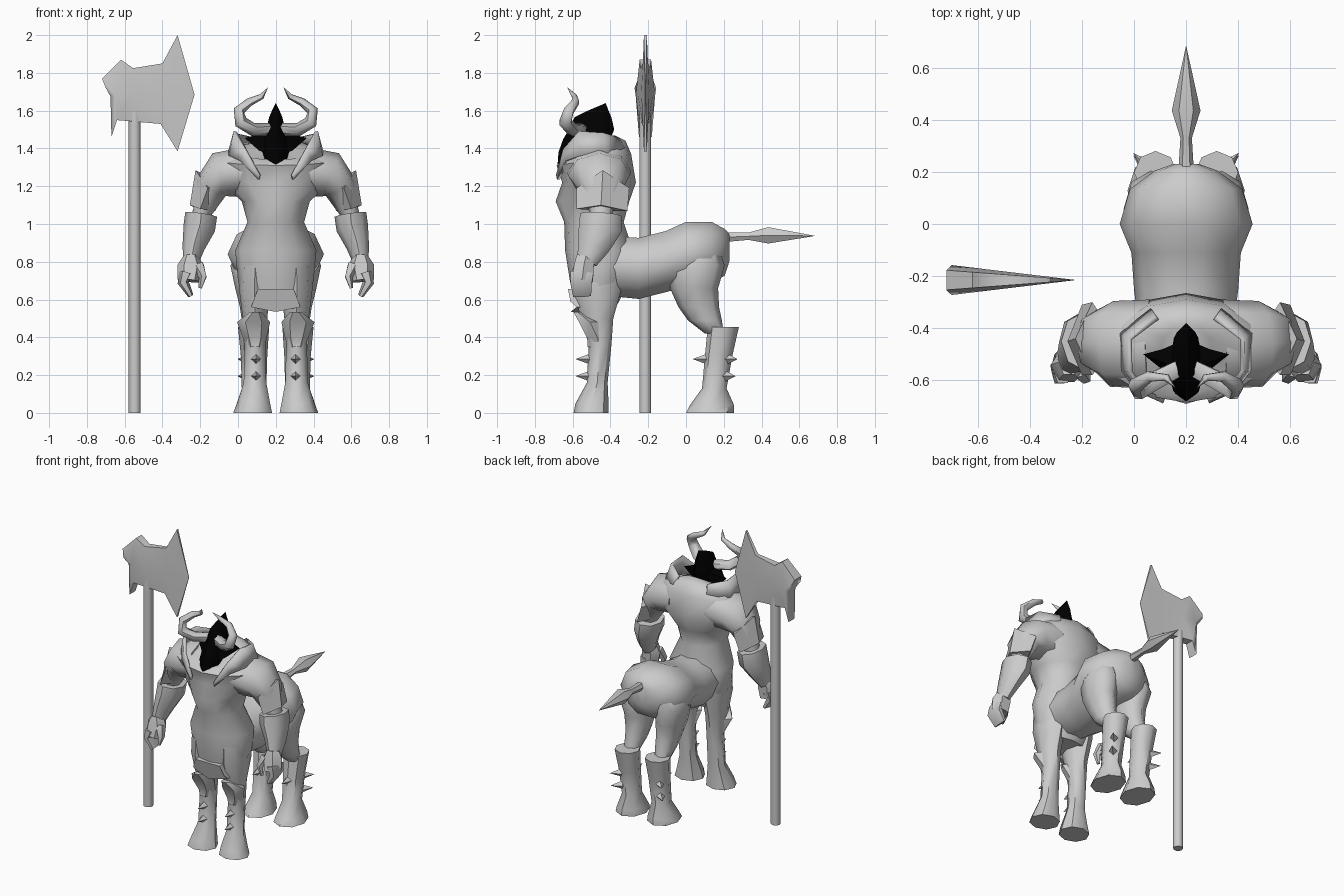
import bpy, bmesh, math
from mathutils import Vector

CX = 0.2  # body centre line


def material(name, rgb):
    m = bpy.data.materials.new(name)
    m.diffuse_color = (*rgb, 1)
    return m


GREY = material("steel grey", (0.6, 0.6, 0.6))
BLACK = material("helmet black", (0.0, 0.0, 0.0))


def finish(name, bm, mat=GREY, angle=45):
    bmesh.ops.recalc_face_normals(bm, faces=bm.faces)
    me = bpy.data.meshes.new(name)
    bm.to_mesh(me)
    bm.free()
    me.materials.append(mat)
    ob = bpy.data.objects.new(name, me)
    bpy.context.collection.objects.link(ob)
    bpy.ops.object.select_all(action='DESELECT')
    ob.select_set(True)
    bpy.context.view_layer.objects.active = ob
    bpy.ops.object.shade_smooth_by_angle(angle=math.radians(angle))
    return ob


def skin(name, loops, mat=GREY, angle=45):
    """Bridge equal point loops and cap both ends."""
    bm = bmesh.new()
    rows = [[bm.verts.new(p) for p in lp] for lp in loops]
    n = len(rows[0])
    for a, b in zip(rows, rows[1:]):
        for i in range(n):
            bm.faces.new((a[i], a[(i + 1) % n], b[(i + 1) % n], b[i]))
    bm.faces.new(rows[0])
    bm.faces.new(rows[-1])
    bmesh.ops.remove_doubles(bm, verts=bm.verts, dist=0.0005)
    return finish(name, bm, mat, angle)


def boxed(name, axis, rings, n=8, s=1, mat=GREY, angle=45):
    """Loft along z or y; ring = (level, x0, x1, low, high[, tilt])."""
    loops = []
    for lv, x0, x1, p0, p1, *tilt in rings:
        lp = []
        for i in range(n):
            t = 2 * math.pi * i / n
            x = CX + s * ((x0 + x1) / 2 + math.cos(t) * (x1 - x0) / 2)
            q = (p0 + p1) / 2 + math.sin(t) * (p1 - p0) / 2
            h = lv + math.sin(t) * (tilt[0] if tilt else 0)
            lp.append((x, q, h) if axis == 'z' else (x, h, q))
        loops.append(lp)
    return skin(name, loops, mat, angle)


def tube(name, path, n=6, s=1, mat=GREY, angle=45):
    """Loft along a path; point = (x, y, z, radius across, radius in y)."""
    pts = [Vector(p[:3]) for p in path]
    loops = []
    for i, p in enumerate(path):
        d = (pts[min(i + 1, len(pts) - 1)] - pts[max(i - 1, 0)]).normalized()
        u = d.cross(Vector((0, 1, 0)))
        u = u.normalized() if u.length > 0.1 else Vector((1, 0, 0))
        v = d.cross(u)
        lp = []
        for k in range(n):
            t = 2 * math.pi * k / n
            q = pts[i] + u * math.cos(t) * p[3] + v * math.sin(t) * p[4]
            lp.append((CX + s * q.x, q.y, q.z))
        loops.append(lp)
    return skin(name, loops, mat, angle)


# human torso, waist and front hips; the neckline dips at the front
boxed("torso", 'z', [
    (0.58, -.17, .17, -.59, -.36), (0.70, -.20, .20, -.615, -.30),
    (0.86, -.215, .215, -.64, -.28), (1.01, -.15, .15, -.645, -.33),
    (1.12, -.18, .18, -.69, -.30), (1.22, -.29, .29, -.655, -.265),
    (1.34, -.31, .31, -.685, -.29, .03), (1.39, -.22, .22, -.655, -.32, .05),
    (1.40, -.10, .10, -.60, -.38, .07)], 12, angle=60)

# horse barrel and rump
boxed("horse_body", 'y', [
    (-.50, -.17, .17, .62, .95), (-.25, -.20, .20, .595, .935),
    (-.11, -.21, .21, .63, .97), (0.0, -.255, .255, .66, 1.02),
    (.135, -.215, .215, .68, 1.02), (.205, -.12, .12, .72, .98),
    (.23, -.05, .05, .80, .95)], 10, angle=60)

# tail with a leaf-shaped tuft
tube("tail", [(0, .2, .93, .03, .03), (0, .33, .935, .022, .022),
              (0, .435, .94, .055, .05), (0, .685, .937, 0, 0)], 6)

# loincloth plate
bm = bmesh.new()
lo = [(-.12, -.612, .59), (-.095, -.625, .655), (.095, -.625, .655),
      (.12, -.612, .59), (.13, -.58, .56), (0, -.61, .535), (-.13, -.58, .56)]
bm.faces.new([bm.verts.new((CX + x, y, z)) for x, y, z in lo])
ex = bmesh.ops.extrude_face_region(bm, geom=bm.faces[:])
for v in ex["geom"]:
    if isinstance(v, bmesh.types.BMVert):
        v.co.y += 0.06
finish("loincloth", bm)

# helmet
boxed("helmet", 'z', [
    (1.315, -.05, .05, -.68, -.52), (1.38, -.07, .07, -.675, -.44),
    (1.45, -.065, .065, -.65, -.40), (1.50, -.05, .05, -.62, -.38),
    (1.565, -.035, .035, -.59, -.395), (1.60, -.02, .02, -.52, -.41),
    (1.64, 0, 0, -.425, -.425)], 8, mat=BLACK)

for s, side in ((1, "left"), (-1, "right")):
    # helmet side fin
    skin(side + "_helmet_fin", [[(CX + s * x, y, z) for x, y, z in lp] for lp in (
        [(.02, -.64, 1.36), (.02, -.56, 1.50), (.02, -.45, 1.49), (.02, -.45, 1.40)],
        [(.09, -.56, 1.39), (.09, -.53, 1.475), (.09, -.48, 1.47), (.09, -.48, 1.41)],
        [(.165, -.50, 1.455)] * 4)], BLACK)
    # curled horn
    tube(side + "_horn", [
        (.02, -.55, 1.50, .035, .035), (.12, -.60, 1.50, .035, .04),
        (.185, -.64, 1.54, .036, .036), (.195, -.62, 1.60, .03, .03),
        (.14, -.585, 1.645, .022, .022), (.075, -.59, 1.675, .015, .015),
        (.04, -.63, 1.725, 0, 0)], 6, s, angle=60)

    # raised collar flap
    top = [(.085, -.68, 1.26), (.16, -.645, 1.395), (.215, -.565, 1.49),
           (.215, -.44, 1.48), (.11, -.36, 1.455)]
    low = [(.09, -.675, 1.235), (.185, -.635, 1.335), (.24, -.56, 1.36),
           (.25, -.42, 1.36), (.13, -.33, 1.40)]
    bm = bmesh.new()
    a, b = [[bm.verts.new((CX + s * x, y, z)) for x, y, z in r]
            for r in (top, low)]
    for i in range(4):
        bm.faces.new((a[i], a[i + 1], b[i + 1], b[i]))
    ob = finish(side + "_collar", bm, angle=60)
    mod = ob.modifiers.new("thickness", 'SOLIDIFY')
    mod.thickness, mod.offset = 0.018, 0

    # shoulder, upper arm and its pointed guard
    tube(side + "_upper_arm", [
        (.14, -.46, 1.28, .13, .17), (.285, -.46, 1.26, .125, .165),
        (.345, -.45, 1.19, .09, .12), (.39, -.45, 1.06, .05, .06),
        (.42, -.45, .98, .05, .06)], 8, s, angle=60)
    skin(side + "_arm_guard", [[(CX + s * x, y, z) for x, y, z in lp] for lp in (
        [(.425, -.44, 1.285), (.36, -.58, 1.19), (.26, -.45, 1.20), (.36, -.30, 1.19)],
        [(.455, -.45, 1.10), (.40, -.58, 1.08), (.32, -.45, 1.07), (.40, -.31, 1.07)])])
    # gauntlet flaring to the elbow
    tube(side + "_gauntlet", [
        (.395, -.45, 1.05, .085, .11), (.405, -.455, .98, .085, .115),
        (.435, -.49, .88, .06, .085), (.45, -.525, .80, .042, .055)], 8, s)
    # hand, fingers and thumb
    tube(side + "_hand", [
        (.45, -.53, .83, .04, .055), (.45, -.54, .78, .07, .06),
        (.46, -.55, .70, .06, .065)], 6, s)
    tube(side + "_fingers", [
        (.475, -.55, .74, .04, .07), (.49, -.555, .69, .03, .065),
        (.45, -.55, .62, .015, .055)], 6, s)
    tube(side + "_thumb", [
        (.41, -.56, .78, .035, .035), (.385, -.59, .72, .022, .025),
        (.40, -.59, .66, .01, .012)], 5, s)

    # front leg with hoof
    boxed(side + "_front_leg", 'z', [
        (0.0, .02, .225, -.595, -.41), (.05, .03, .205, -.585, -.41),
        (.16, .05, .17, -.525, -.415), (.36, .055, .165, -.515, -.395),
        (.50, .045, .175, -.555, -.385), (.66, .03, .195, -.60, -.34),
        (.78, .03, .19, -.60, -.33)], 8, s)
    # pointed knee guard
    boxed(side + "_knee_guard", 'z', [
        (.35, .07, .15, -.53, -.41), (.39, .05, .17, -.53, -.40),
        (.48, .03, .205, -.575, -.44), (.535, .075, .135, -.60, -.55)], 6, s)

    # hind thigh
    boxed(side + "_hind_thigh", 'z', [
        (.42, .07, .17, .10, .20), (.49, .055, .18, .01, .19),
        (.56, .045, .19, -.04, .175), (.66, .03, .215, -.085, .17),
        (.78, .03, .24, -.09, .205), (.89, .06, .19, -.02, .17)],
        8, s, angle=70)
    # hind boot with hoof
    boxed(side + "_hind_boot", 'z', [
        (0.0, .02, .225, 0.0, .255), (.04, .03, .21, .02, .255),
        (.13, .05, .18, .085, .215), (.30, .045, .185, .10, .245),
        (.455, .035, .20, .115, .28)], 8, s)

    # diamond-section shin spikes: position and pointing direction
    spikes = [((.105, -.51, .285), (0, -1)), ((.105, -.51, .195), (0, -1)),
              ((.115, .11, .285), (0, -1)), ((.15, .22, .285), (.5, .5)),
              ((.15, .21, .195), (.5, .5))]
    for k, (pos, (dx, dy)) in enumerate(spikes):
        base = Vector(pos)
        d = Vector((dx, dy, 0)).normalized()
        w, up = Vector((-d.y, d.x, 0)) * 0.026, Vector((0, 0, 0.028))
        pts = [base + d * .075, base + w, base + up, base - w, base - up,
               base - d * .02]
        bm = bmesh.new()
        tip, *ring, back = [bm.verts.new((CX + s * p.x, p.y, p.z)) for p in pts]
        for i in range(4):
            for e in (tip, back):
                bm.faces.new((ring[i], ring[(i + 1) % 4], e))
        finish(f"{side}_spike_{k + 1}", bm, angle=20)

# axe shaft
AX, AY = -.547, -.215
tube("axe_shaft", [(AX - CX, AY, 0, .032, .032),
                   (AX - CX, AY, 1.6, .032, .032)], 10)

# axe head: upper edge, swollen middle and lower edge, thin at the blade
upper = [(-.72, 1.77), (-.62, 1.87), (-.555, 1.825), (-.40, 1.85), (-.32, 2.0)]
middle = [(-.70, 1.72), (-.65, 1.68), (-.56, 1.69), (-.40, 1.69), (-.23, 1.685)]
lower = [(-.675, 1.675), (-.67, 1.46), (-.64, 1.55), (-.41, 1.53), (-.32, 1.385)]
bm = bmesh.new()
sheets = []
for sgn in (-1, 1):
    g = [[bm.verts.new((x, AY + sgn * (.001 + k * (-.23 - x)), z)) for x, z in row]
         for row, k in ((upper, .075), (middle, .12), (lower, .075))]
    for a, b in zip(g, g[1:]):
        for i in range(4):
            bm.faces.new((a[i], a[i + 1], b[i + 1], b[i]))
    sheets.append(g[0] + [g[1][4]] + g[2][::-1] + [g[1][0]])
f, g = sheets
for i in range(len(f)):
    j = (i + 1) % len(f)
    bm.faces.new((f[i], f[j], g[j], g[i]))
finish("axe_head", bm, angle=65)
